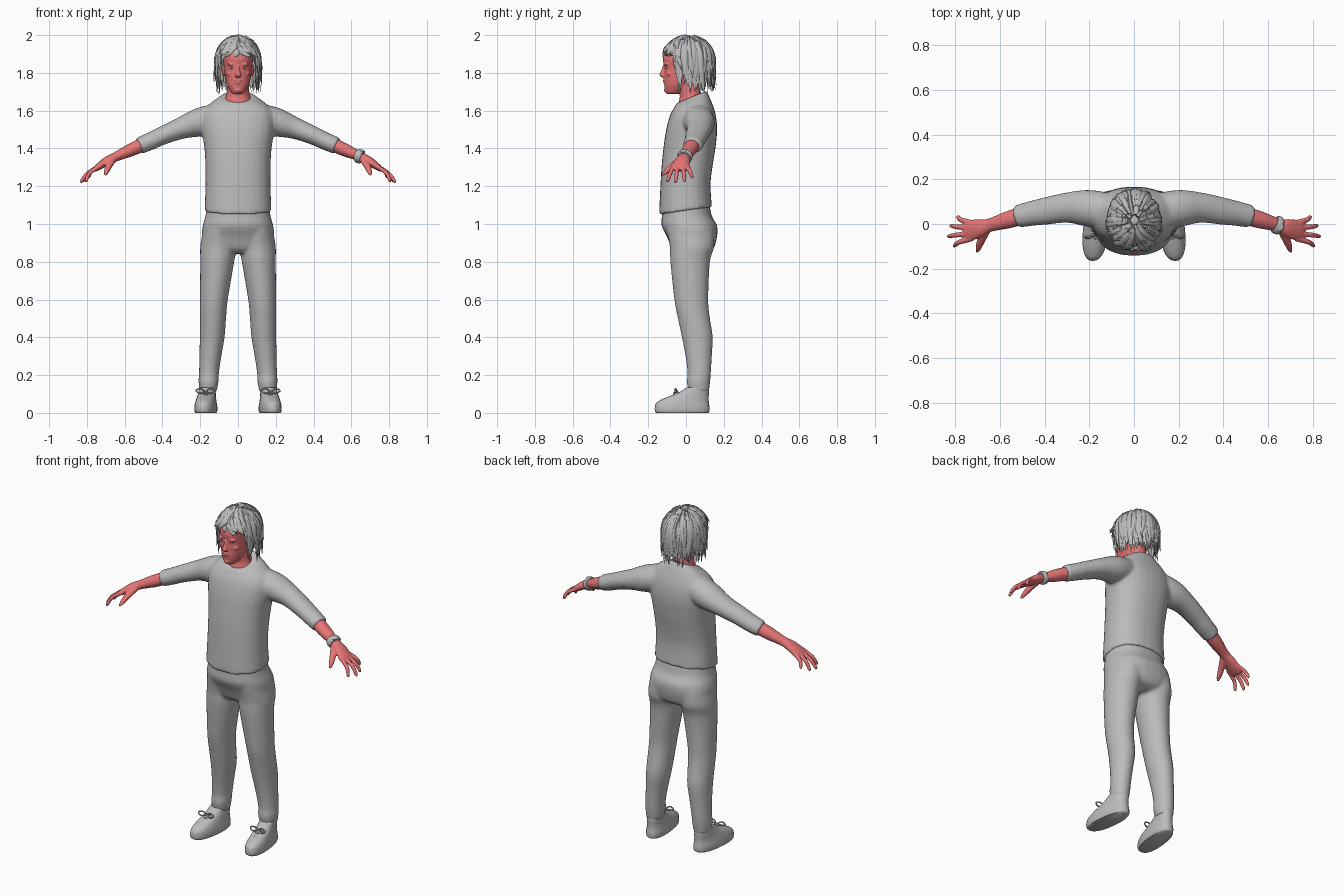
import bpy, bmesh, math, random
from mathutils import Vector, Matrix

random.seed(4)
if "Cube" in bpy.data.objects:
    bpy.data.objects.remove(bpy.data.objects["Cube"])


def material(name, rgb):
    m = bpy.data.materials.new(name)
    m.use_nodes = True
    m.diffuse_color = (*rgb, 1)
    m.node_tree.nodes["Principled BSDF"].inputs["Base Color"].default_value = (*rgb, 1)
    return m


GREY = material("soft_grey", (0.5, 0.5, 0.5))
SKIN = material("rosy_skin", (0.8, 0.18, 0.18))


def spline(rows, sub):
    """Smooth rows of numbers with a Catmull-Rom curve."""
    out = []
    for i in range(len(rows) - 1):
        p0, p1, p2, p3 = (rows[min(max(j, 0), len(rows) - 1)] for j in range(i - 1, i + 3))
        for s in range(sub):
            t = s / sub
            out.append([0.5 * (2 * b + (c - a) * t + (2 * a - 5 * b + 4 * c - d) * t * t
                               + (3 * b - a - 3 * c + d) * t ** 3)
                        for a, b, c, d in zip(p0, p1, p2, p3)])
    return out + [list(rows[-1])]


def loft(bm, rows, side=None, n=28, sub=4, k=2.0):
    """Closed skin over rows (x, y, z, half width, half depth, tilt).
    Rings lie flat unless a side direction is given, then they follow the path."""
    pts = spline([(*r, 0)[:6] for r in rows], sub)
    rings = []
    for i, (x, y, z, a, b, tilt) in enumerate(pts):
        u, v = Vector((1, 0, 0)), Vector((0, 1, tilt))
        if side:
            t = Vector(pts[min(i + 1, len(pts) - 1)][:3]) - Vector(pts[max(i - 1, 0)][:3])
            t.normalize()
            u = (Vector(side) - t * t.dot(Vector(side))).normalized()
            v = t.cross(u)
        ring = []
        for j in range(n):
            c, s = math.cos(math.tau * j / n), math.sin(math.tau * j / n)
            c = math.copysign(abs(c) ** (2 / k), c) * max(a, 0.0005)
            s = math.copysign(abs(s) ** (2 / k), s) * max(b, 0.0005)
            ring.append(bm.verts.new(Vector((x, y, z)) + u * c + v * s))
        rings.append(ring)
    for r, q in zip(rings, rings[1:]):
        for j in range(n):
            bm.faces.new((r[j], r[(j + 1) % n], q[(j + 1) % n], q[j]))
    bm.faces.new(rings[0])
    bm.faces.new(rings[-1])


def ball(bm, centre, radii, segments=20):
    bmesh.ops.create_uvsphere(bm, u_segments=segments, v_segments=segments // 2, radius=1,
                              matrix=Matrix.Translation(centre) @ Matrix.Diagonal((*radii, 1)))


def finish(name, bm, mat, voxel=0, smooth=0):
    """Turn the mesh into an object, melting overlapping volumes if voxel is set."""
    bmesh.ops.recalc_face_normals(bm, faces=bm.faces)
    me = bpy.data.meshes.new(name)
    bm.to_mesh(me)
    bm.free()
    me.materials.append(mat)
    me.shade_smooth()
    ob = bpy.data.objects.new(name, me)
    bpy.context.collection.objects.link(ob)
    if voxel:
        mod = ob.modifiers.new("melt", 'REMESH')
        mod.mode, mod.voxel_size, mod.use_smooth_shade = 'VOXEL', voxel, True
        mod = ob.modifiers.new("soften", 'SMOOTH')
        mod.factor, mod.iterations = 0.5, smooth
    else:
        me.set_sharp_from_angle(angle=math.radians(50))
    return ob


def flip(rows, s):
    return [(r[0] * s, *r[1:]) for r in rows]


SIDES = (("left", 1), ("right", -1))
FORE = (0, 1, 0)

# Sweater: torso and sleeves melted together
bm = bmesh.new()
loft(bm, [(0, -.003, 1.07, .178, .14, .14), (0, -.003, 1.2, .172, .133, .05),
          (0, .005, 1.3, .172, .135), (0, .018, 1.4, .178, .138),
          (0, .03, 1.5, .192, .135), (0, .037, 1.58, .19, .12),
          (0, .037, 1.635, .15, .097, .15), (0, .028, 1.672, .088, .08, .42)], k=2.3)
for _, s in SIDES:
    loft(bm, flip([(.08, .05, 1.575, .08, .07), (.2, .07, 1.54, .083, .076),
                   (.3, .073, 1.508, .068, .058), (.4, .057, 1.468, .061, .049),
                   (.46, .047, 1.44, .056, .047), (.525, .033, 1.413, .051, .045)], s), FORE)
finish("sweater", bm, GREY, .009, 7)

# Trousers: hips and two legs melted together
bm = bmesh.new()
loft(bm, [(0, 0, 1.1, .165, .125), (0, .005, 1.04, .173, .133), (0, .018, .99, .187, .147),
          (0, .032, .93, .19, .132), (0, .035, .87, .16, .11), (0, .025, .845, .09, .07)], k=2.3)
for _, s in SIDES:
    loft(bm, flip([(.1, .022, .97, .085, .125), (.105, .032, .88, .095, .118),
                   (.11, .022, .8, .09, .105), (.128, .028, .6, .074, .09),
                   (.133, .042, .5, .07, .085), (.137, .06, .4, .066, .082),
                   (.146, .067, .3, .058, .07), (.154, .07, .21, .053, .062),
                   (.156, .066, .165, .053, .062), (.158, .068, .11, .046, .054)], s))
finish("trousers", bm, GREY, .009, 6)

# Forearms and hands
for label, s in SIDES:
    bm = bmesh.new()
    loft(bm, flip([(.47, .045, 1.435, .04, .036), (.56, .02, 1.395, .039, .035),
                   (.645, -.005, 1.357, .03, .025), (.69, -.018, 1.335, .041, .024),
                   (.74, -.03, 1.302, .047, .018), (.762, -.034, 1.285, .04, .011)], s), FORE)
    for y0, x, y, z in ((.006, .795, .032, 1.245), (-.018, .825, -.008, 1.225),
                        (-.043, .835, -.055, 1.22), (-.066, .81, -.097, 1.225)):
        mid = ((.74 + x) / 2 + .008, (y0 + y) / 2, (1.3 + z) / 2 + .01)
        loft(bm, flip([(.725, y0, 1.31, .012, .012), (*mid, .0115, .011),
                       (x - .006, y, z + .006, .009, .009), (x, y, z, .004, .004)], s), FORE, 12)
    loft(bm, flip([(.66, -.025, 1.345, .02, .018), (.685, -.075, 1.305, .018, .016),
                   (.697, -.108, 1.275, .013, .012), (.703, -.127, 1.258, .005, .005)], s),
         (1, 0, 0), 12)
    finish(label + "_forearm_and_hand", bm, SKIN, .0045, 3)

# Bracelet on the left wrist
bm = bmesh.new()
loft(bm, [(.63, 0, 1.365, .037, .033), (.637, -.003, 1.362, .041, .037),
          (.65, -.007, 1.355, .041, .037), (.657, -.009, 1.352, .036, .032)], FORE)
ball(bm, (.652, -.012, 1.385), (.02, .022, .009))
finish("bracelet", bm, GREY)

# Shoes with tied laces
for label, s in SIDES:
    bm = bmesh.new()
    loft(bm, [(0, -.02, 0, .053, .137), (0, -.02, .008, .057, .144), (0, -.02, .03, .058, .145),
              (0, -.017, .055, .054, .138), (0, .005, .08, .049, .115),
              (0, .038, .105, .045, .083), (0, .062, .135, .042, .058)], k=2.4)
    for v in bm.verts:
        v.co.x = s * (v.co.x + .168 - .1 * v.co.y)
    finish(label + "_shoe", bm, GREY)
    bm = bmesh.new()
    for y, z in ((-.085, .082), (-.065, .094), (-.045, .106)):
        loft(bm, flip([(.135, y + .025, z - .012, .004, .004), (.173, y, z + .005, .004, .004),
                       (.21, y + .025, z - .012, .004, .004)], s), FORE, 8)
    for d in (-1, 1):
        loft(bm, [(s * .173 + d * a, -.045 - b, .11 + c, .004, .004) for a, b, c in
                  ((0, 0, 0), (.025, .01, .018), (.05, .012, .008), (.03, .018, -.005), (0, .004, 0))],
             (0, 0, 1), 8)
    finish(label + "_laces", bm, GREY)

# Head with neck, nose, brows, lips and ears
bm = bmesh.new()
loft(bm, [(0, .025, 1.6, .07, .06), (0, .028, 1.645, .077, .072, .4), (0, .025, 1.675, .064, .058),
          (0, .018, 1.72, .058, .058), (0, .01, 1.78, .055, .06)])
loft(bm, [(0, -.075, 1.687, .02, .022), (0, -.064, 1.697, .036, .043), (0, -.045, 1.735, .057, .07),
          (0, -.024, 1.78, .069, .092), (0, -.01, 1.83, .075, .106), (0, -.005, 1.88, .079, .117),
          (0, .002, 1.93, .07, .1), (0, .005, 1.965, .035, .05)], k=2.2)
loft(bm, [(0, -.112, 1.84, .008, .012), (0, -.12, 1.81, .01, .013),
          (0, -.126, 1.788, .017, .015), (0, -.117, 1.775, .012, .009)], n=14)
ball(bm, (0, -.114, 1.76), (.022, .009, .006))
ball(bm, (0, -.111, 1.748), (.02, .01, .007))
ball(bm, (0, -.101, 1.708), (.02, .016, .014))
for _, s in SIDES:
    ball(bm, (s * .032, -.104, 1.845), (.025, .014, .008))
    ball(bm, (s * .04, -.085, 1.795), (.022, .018, .016))
    ball(bm, (s * .076, .005, 1.815), (.01, .02, .032))
finish("head_and_neck", bm, SKIN, .004, 3)

# Eyes
for label, s in SIDES:
    bm = bmesh.new()
    ball(bm, (s * .03, -.1, 1.826), (.013, .012, .006))
    finish(label + "_eye", bm, GREY)

# Hair: a scalp cap cut open at the face, covered by tapered locks
bm = bmesh.new()
ball(bm, (0, .012, 1.865), (.1, .122, .113), 32)
bmesh.ops.bisect_plane(bm, geom=bm.verts[:] + bm.edges[:] + bm.faces[:], clear_inner=True,
                       plane_co=(0, -.09, 1.9), plane_no=(0, .75, .7))


def lock(bm, phi, start, width):
    front = math.cos(phi)
    f = min(max((front - .35) / .35, 0), 1)
    fringe = f * f * (3 - 2 * f)
    end = 2.75 - 1.4 * fringe + random.uniform(-.45, .25) * (1 - .6 * fringe)
    flick, sway = random.uniform(-.06, .2), random.uniform(-.25, .25)
    lift = random.uniform(.95, 1.07)
    rows = []
    for i in range(6):
        t = i / 5
        th = start + (end - start) * t
        ang = phi + (sway + math.copysign(.35, math.sin(phi)) * fringe) * t * t
        wide = math.sin(min(th, 1.5)) * (lift + flick * t ** 3)
        wide -= max(th - 1.9, 0) * .12
        drop = math.cos(th) if th < math.pi / 2 else math.pi / 2 - th
        rows.append((math.sin(ang) * .112 * wide, .012 - math.cos(ang) * .132 * wide,
                     1.865 + .124 * drop * (lift if drop > 0 else 1),
                     width * (1 - t ** 2.5) * (.6 + .6 * t), .009 * (1 - t ** 2)))
    loft(bm, rows, (math.cos(phi), math.sin(phi), 0), 6, 2)


for i in range(190):
    lock(bm, (i * 2.39996 + math.pi) % math.tau - math.pi, random.uniform(.1, 1.15),
         random.uniform(.013, .024))
finish("hair", bm, GREY)
